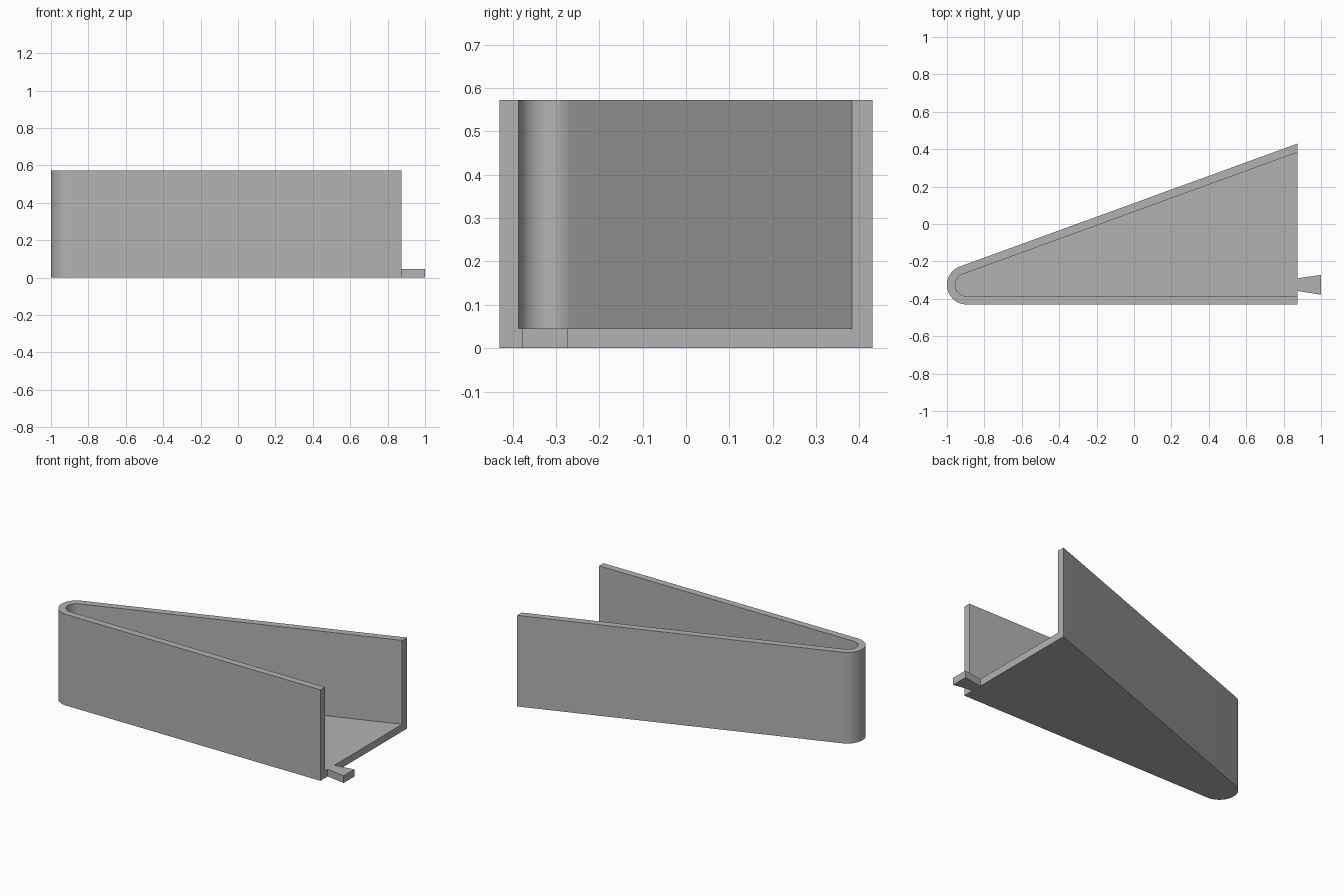
import bpy
import bmesh
from math import radians, sin, cos, tan

if "Cube" in bpy.data.objects:
    bpy.data.objects.remove(bpy.data.objects["Cube"], do_unlink=True)

HEIGHT, FLOOR, WALL = 0.573, 0.045, 0.044
END_X, FRONT_Y, BACK_Y = 0.875, -0.43, 0.43
RADIUS, SLOPE = 0.1045, radians(20)
ARC_STEPS = 32

grey = bpy.data.materials.new("plain grey")
grey.use_nodes = True
colour = (0.45, 0.45, 0.45, 1)
grey.diffuse_color = colour
grey.node_tree.nodes["Principled BSDF"].inputs["Base Color"].default_value = colour


def finish(bm, name):
    bmesh.ops.recalc_face_normals(bm, faces=bm.faces)
    mesh = bpy.data.meshes.new(name)
    bm.to_mesh(mesh)
    bm.free()
    mesh.materials.append(grey)
    obj = bpy.data.objects.new(name, mesh)
    bpy.context.collection.objects.link(obj)
    return obj


def wedge_path(inset):
    """Open path: front wall end, round the nose, back wall end."""
    r = RADIUS - inset
    cx, cy = -1 + RADIUS, FRONT_Y + RADIUS
    path = [(END_X, FRONT_Y + inset)]
    start, stop = radians(270), radians(90) + SLOPE
    for i in range(ARC_STEPS + 1):
        a = start + (stop - start) * i / ARC_STEPS
        path.append((cx + r * cos(a), cy + r * sin(a)))
    x, y = path[-1]
    path.append((END_X, y + (END_X - x) * tan(SLOPE)))
    return path


# Wedge tray: walls, rim, floor and open end in one closed shell
bm = bmesh.new()
outer, inner = wedge_path(0), wedge_path(WALL)
rows = [[bm.verts.new((x, y, z)) for x, y in path]
        for path, z in ((outer, 0), (outer, HEIGHT), (inner, HEIGHT), (inner, FLOOR))]
for low, high in zip(rows, rows[1:]):
    for i in range(len(low) - 1):
        bm.faces.new((low[i], low[i + 1], high[i + 1], high[i]))
bm.faces.new(rows[0])
bm.faces.new(rows[3])
bm.faces.new([r[0] for r in rows] + [r[-1] for r in reversed(rows)])
tray = finish(bm, "wedge_tray")

# Flared joining tab at the open end
bm = bmesh.new()
outline = [(END_X, -0.358), (1, -0.378), (1, -0.272), (END_X, -0.29)]
base = bm.faces.new([bm.verts.new((x, y, 0)) for x, y in outline])
top = bmesh.ops.extrude_face_region(bm, geom=[base], use_keep_orig=True)
bmesh.ops.translate(bm, vec=(0, 0, FLOOR),
                    verts=[v for v in top["geom"] if isinstance(v, bmesh.types.BMVert)])
finish(bm, "joining_tab")

# Smooth nose, sharp corners
bpy.ops.object.select_all(action="DESELECT")
tray.select_set(True)
bpy.context.view_layer.objects.active = tray
bpy.ops.object.shade_smooth_by_angle(angle=radians(30))
